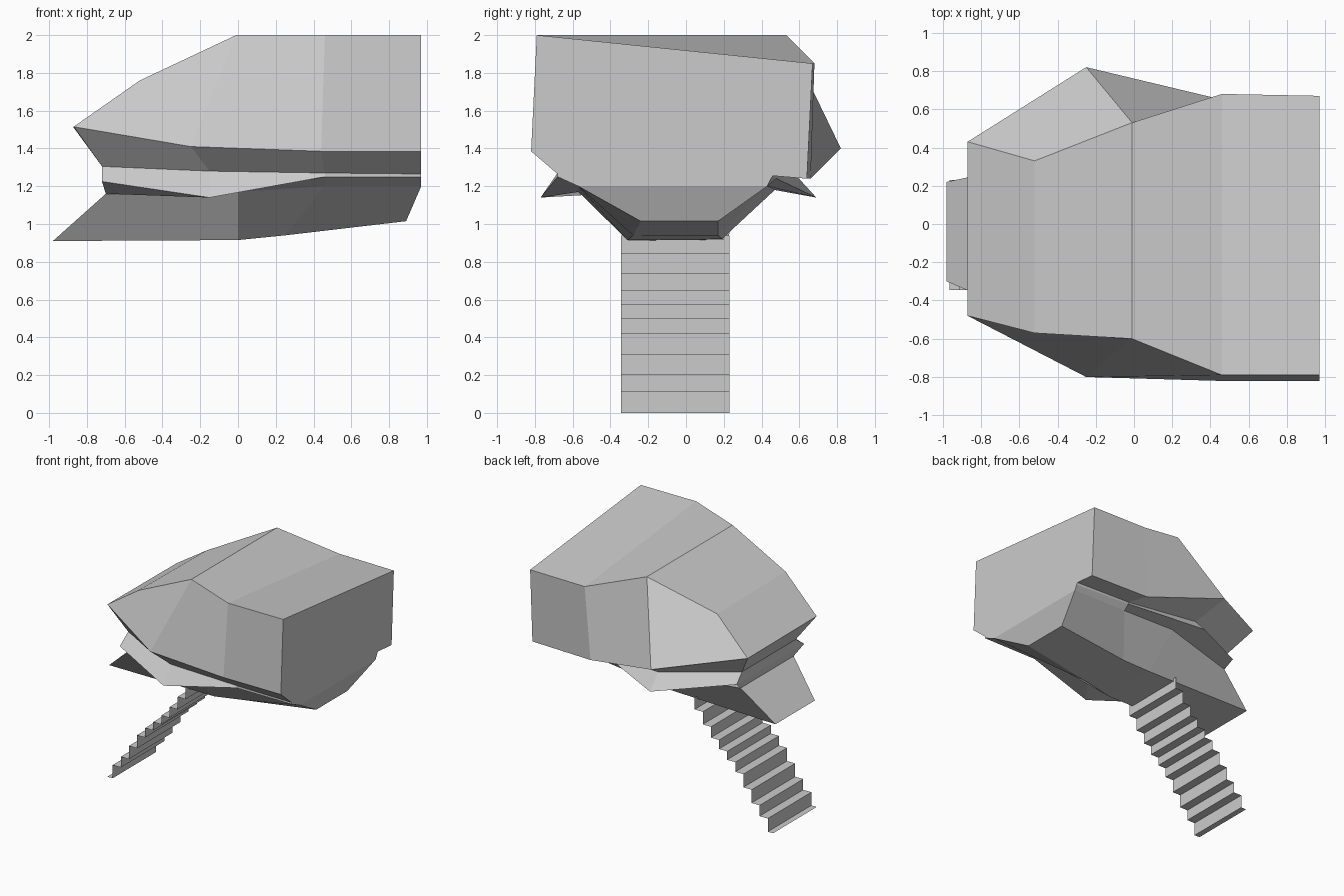
import bpy
import bmesh

default_cube = bpy.data.objects.get("Cube")
if default_cube:
    bpy.data.objects.remove(default_cube, do_unlink=True)

# One plain grey for the whole structure
grey = bpy.data.materials.new("plain_grey")
grey.use_nodes = True
grey_value = (0.6, 0.6, 0.6, 1)
grey.diffuse_color = grey_value
grey.node_tree.nodes["Principled BSDF"].inputs["Base Color"].default_value = grey_value


def make_part(name, polygons):
    """Build a flat-shaded object from a list of corner lists, welding shared corners."""
    bm = bmesh.new()
    for corners in polygons:
        bm.faces.new([bm.verts.new(corner) for corner in corners])
    bmesh.ops.remove_doubles(bm, verts=bm.verts[:], dist=0.0005)
    mesh = bpy.data.meshes.new(name)
    bm.to_mesh(mesh)
    bm.free()
    mesh.materials.append(grey)
    part = bpy.data.objects.new(name, mesh)
    bpy.context.collection.objects.link(part)
    return part


def ring(front, back):
    """Join a front rail and a back rail into one loop, counter-clockwise from above."""
    return front + back[::-1]


def band(upper, lower):
    """Outward-facing quads between two loops with the same number of corners."""
    count = len(upper)
    following = [(i, (i + 1) % count) for i in range(count)]
    return [(lower[i], lower[j], upper[j], upper[i]) for i, j in following]


def cap(front, back, facing_up):
    """Strip of quads that closes the gap between a front rail and a back rail."""
    polygons = []
    for i in range(len(front) - 1):
        quad = [front[i], front[i + 1], back[i + 1], back[i]]
        polygons.append(quad if facing_up else quad[::-1])
    return polygons


def wall(roof, rim, is_front):
    """Hull side: a pointed nose panel, a shoulder panel and a straight panel."""
    polygons = [
        [rim[0], rim[1], roof[2], roof[1]],
        [rim[1], rim[2], roof[3], roof[2]],
        [rim[2], rim[3], roof[4], roof[3]],
    ]
    return polygons if is_front else [p[::-1] for p in polygons]


# Rim: widest line of the upper hull, rails run from the nose to the square end
rim_front = [(-0.87, -0.48, 1.515), (-0.25, -0.8, 1.41), (0.44, -0.82, 1.385), (0.97, -0.82, 1.385)]
rim_back = [(-0.87, 0.43, 1.51), (-0.25, 0.82, 1.4), (0.42, 0.66, 1.24), (0.97, 0.64, 1.24)]

# Roof edges, starting at the same nose corners as the rim
roof_front = [rim_front[0], (-0.52, -0.57, 1.76), (-0.01, -0.6, 2), (0.46, -0.79, 2), (0.97, -0.79, 2)]
roof_back = [rim_back[0], (-0.52, 0.33, 1.75), (-0.01, 0.53, 2), (0.46, 0.68, 1.85), (0.97, 0.67, 1.85)]

# Groove under the rim
groove_front = [(-0.72, -0.42, 1.305), (-0.15, -0.67, 1.28), (0.46, -0.68, 1.27), (0.97, -0.68, 1.265)]
groove_back = [(-0.72, 0.29, 1.305), (-0.15, 0.58, 1.26), (0.46, 0.48, 1.255), (0.97, 0.46, 1.255)]

# Flared lip of the ledge
lip_front = [(-0.72, -0.53, 1.225), (-0.15, -0.77, 1.14), (0.46, -0.68, 1.25), (0.97, -0.68, 1.25)]
lip_back = [(-0.72, 0.36, 1.225), (-0.15, 0.69, 1.14), (0.46, 0.48, 1.24), (0.97, 0.45, 1.24)]

# Top of the lower hull, where the ledge tucks back in
neck_front = [(-0.7, -0.42, 1.16), (0, -0.57, 1.17), (0.46, -0.57, 1.2), (0.97, -0.57, 1.2)]
neck_back = [(-0.7, 0.28, 1.16), (0, 0.47, 1.18), (0.46, 0.43, 1.2), (0.97, 0.43, 1.2)]

# Underside of the lower hull, reaching out to the porch tip
keel_front = [(-0.98, -0.3, 0.91), (0, -0.31, 0.915), (0.25, -0.28, 0.94), (0.89, -0.24, 1.015)]
keel_back = [(-0.98, 0.22, 0.91), (0, 0.19, 0.92), (0.25, 0.17, 0.94), (0.89, 0.17, 1.015)]

rim = ring(rim_front, rim_back)
groove = ring(groove_front, groove_back)
lip = ring(lip_front, lip_back)
neck = ring(neck_front, neck_back)
keel = ring(keel_front, keel_back)

# Upper hull: roof, both sides and the square end
square_end = [rim_front[-1], rim_back[-1], roof_back[-1], roof_front[-1]]
make_part(
    "upper_hull",
    cap(roof_front, roof_back, True)
    + wall(roof_front, rim_front, True)
    + wall(roof_back, rim_back, False)
    + [square_end],
)

# Undercut, ledge and lower hull
make_part("undercut", band(rim, groove))
make_part("ledge", band(groove, lip) + band(lip, neck))
make_part("lower_hull", band(neck, keel) + cap(keel_front, keel_back, False))

# Staircase: a thin folded strip of treads and risers
levels = [0, 0.11, 0.2, 0.31, 0.42, 0.5, 0.57, 0.645, 0.735, 0.84, 0.94]
side_front, side_back = -0.345, 0.23
first_riser, tread_depth = -0.916, 0.075
profile = [(-0.965, 0)]
for step in range(len(levels) - 1):
    x = first_riser + step * tread_depth
    profile += [(x, levels[step]), (x, levels[step + 1])]
stair_polygons = []
for (x0, z0), (x1, z1) in zip(profile, profile[1:]):
    stair_polygons.append([
        (x0, side_front, z0),
        (x1, side_front, z1),
        (x1, side_back, z1),
        (x0, side_back, z0),
    ])
make_part("staircase", stair_polygons)
